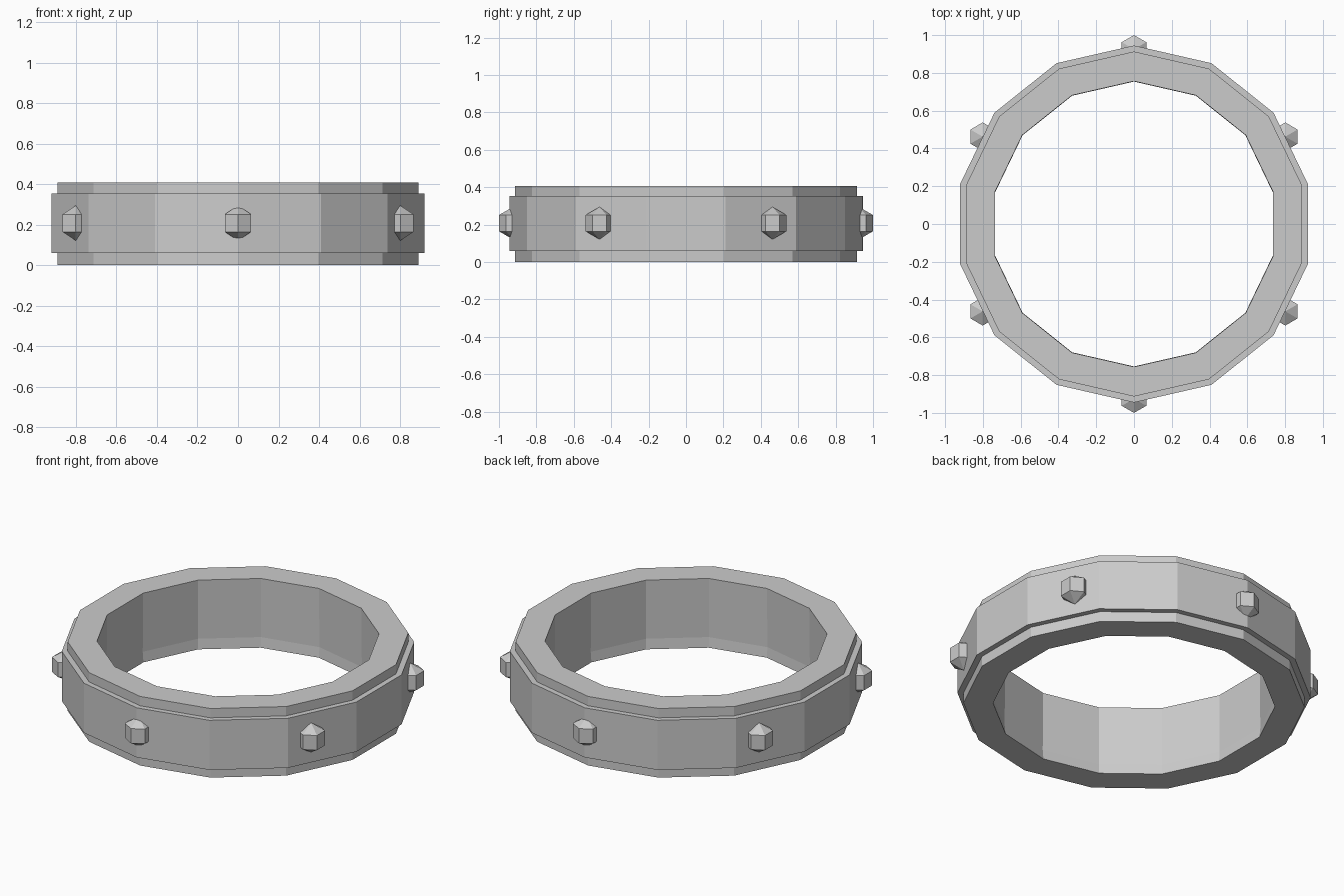
import bpy, bmesh
from math import sin, cos, pi, radians

if "Cube" in bpy.data.objects:
    bpy.data.objects.remove(bpy.data.objects["Cube"])


def lathe(name, profile, sides, closed, centre=(0, 0, 0)):
    """Spin (radius, z) points round z, with one corner facing +y."""
    bm = bmesh.new()
    rows = []
    for r, z in profile:
        n = 1 if r == 0 else sides
        rows.append([bm.verts.new((centre[0] + r * cos(pi / 2 + 2 * pi * i / sides),
                                   centre[1] + r * sin(pi / 2 + 2 * pi * i / sides),
                                   centre[2] + z)) for i in range(n)])
    pairs = list(zip(rows, rows[1:]))
    if closed:
        pairs.append((rows[-1], rows[0]))
    for a, b in pairs:
        for i in range(sides):
            j = (i + 1) % sides
            quad = [a[i % len(a)], a[j % len(a)], b[j % len(b)], b[i % len(b)]]
            bm.faces.new(list(dict.fromkeys(quad)))
    bmesh.ops.recalc_face_normals(bm, faces=bm.faces)
    mesh = bpy.data.meshes.new(name)
    bm.to_mesh(mesh)
    bm.free()
    ob = bpy.data.objects.new(name, mesh)
    bpy.context.collection.objects.link(ob)
    return ob


# Fourteen-sided band with a raised middle and a faint inner lip at the bottom
lathe("ring_band", [(0.754, 0), (0.913, 0), (0.913, 0.06), (0.945, 0.06),
                    (0.945, 0.353), (0.913, 0.353), (0.913, 0.408),
                    (0.756, 0.408), (0.76, 0.06)], 14, True)

# Six faceted studs sunk into the outside of the band
R = 0.0866
stud = [(0, -R), (R * cos(pi / 6), -R / 2), (R * cos(pi / 6), R / 2), (0, R)]
for k in range(6):
    a = radians(90 + 60 * k)
    lathe(f"stud_{k + 1}", stud, 6, False, (0.925 * cos(a), 0.925 * sin(a), 0.208))
